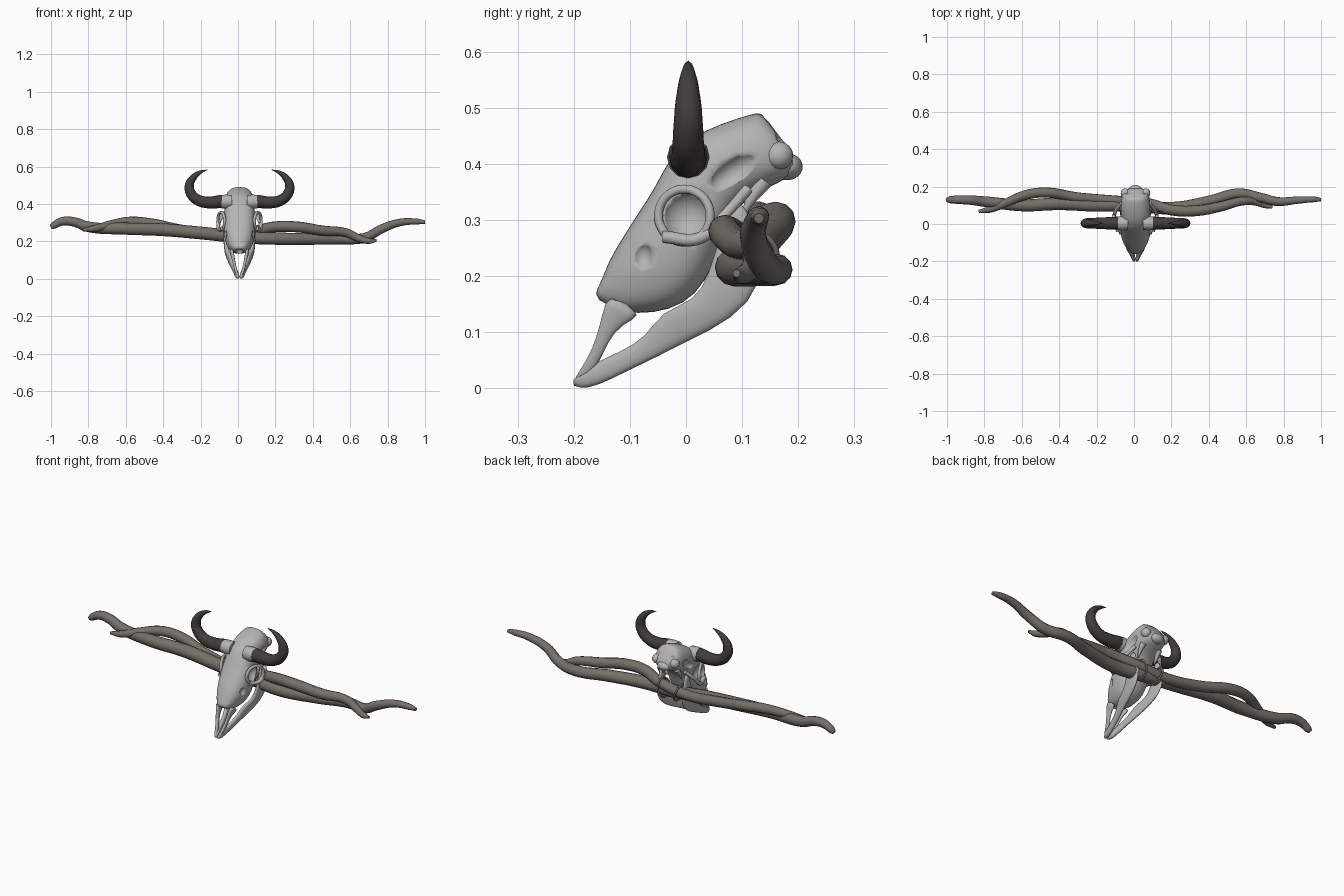
import bpy, bmesh, math
from mathutils import Vector, Matrix

CX = 0.008  # skull sits slightly right of centre


def material(name, rgb):
    m = bpy.data.materials.new(name)
    m.diffuse_color = (*rgb, 1)
    return m


BONE = material("bone grey", (0.46, 0.46, 0.46))
HORN = material("dark horn", (0.055, 0.047, 0.047))
WOOD = material("grey brown wood", (0.175, 0.162, 0.14))


def finish(name, mesh, mat):
    mesh.materials.clear()
    mesh.materials.append(mat)
    for p in mesh.polygons:
        p.use_smooth = True
        p.material_index = 0
    ob = bpy.data.objects.new(name, mesh)
    bpy.context.collection.objects.link(ob)
    return ob


def bake(ob, name, mat):
    """Replace an object by its evaluated mesh."""
    bpy.context.view_layer.update()
    dg = bpy.context.evaluated_depsgraph_get()
    mesh = bpy.data.meshes.new_from_object(ob.evaluated_get(dg))
    bpy.data.objects.remove(ob, do_unlink=True)
    return finish(name, mesh, mat)


def tube(name, pts, mat, closed=False, res=8):
    """Tapered tube through points (x, y, z, radius)."""
    cu = bpy.data.curves.new(name, 'CURVE')
    cu.dimensions = '3D'
    cu.bevel_depth = 1
    cu.bevel_resolution = 4
    cu.resolution_u = res
    cu.use_fill_caps = True
    sp = cu.splines.new('BEZIER')
    sp.bezier_points.add(len(pts) - 1)
    sp.use_cyclic_u = closed
    for bp, (x, y, z, r) in zip(sp.bezier_points, pts):
        bp.co = (x, y, z)
        bp.radius = r
        bp.handle_left_type = bp.handle_right_type = 'AUTO'
    ob = bpy.data.objects.new(name + "_path", cu)
    bpy.context.collection.objects.link(ob)
    return bake(ob, name, mat)


def loft(name, sections, power=0.8, n=20, cutters=()):
    """Skin sections (top y,z, bottom y,z, centre x, half width)."""
    bm = bmesh.new()
    rings = []
    for ty, tz, by, bz, xc, hw in sections:
        ring = []
        for i in range(n):
            a = 2 * math.pi * i / n
            c, s = math.cos(a), math.sin(a)
            u = math.copysign(abs(c) ** power, c)
            v = math.copysign(abs(s) ** power, s)
            t = 0.5 + 0.5 * u
            ring.append(bm.verts.new((xc + hw * v, by + (ty - by) * t, bz + (tz - bz) * t)))
        rings.append(ring)
    for a, b in zip(rings, rings[1:]):
        for i in range(n):
            bm.faces.new((a[i], a[(i + 1) % n], b[(i + 1) % n], b[i]))
    bm.faces.new(rings[0])
    bm.faces.new(rings[-1])
    bmesh.ops.recalc_face_normals(bm, faces=bm.faces)
    mesh = bpy.data.meshes.new(name)
    bm.to_mesh(mesh)
    bm.free()
    ob = bpy.data.objects.new(name + "_base", mesh)
    bpy.context.collection.objects.link(ob)
    ob.modifiers.new("smooth", 'SUBSURF').levels = 1
    for c in cutters:
        mod = ob.modifiers.new("cut", 'BOOLEAN')
        mod.operation = 'DIFFERENCE'
        mod.solver = 'EXACT'
        mod.object = c
    return bake(ob, name, BONE)


def ball(name, loc, size, tilt=0):
    bm = bmesh.new()
    m = Matrix.Translation(loc) @ Matrix.Rotation(tilt, 4, 'X') @ Matrix.Diagonal((*size, 1))
    bmesh.ops.create_uvsphere(bm, u_segments=20, v_segments=12, radius=1, matrix=m)
    mesh = bpy.data.meshes.new(name)
    bm.to_mesh(mesh)
    bm.free()
    return finish(name, mesh, BONE)


# Cutters: eye sockets, temple hollows, cheek hollows, nose opening
cutters = []
for s in (-1, 1):
    cutters += [
        ball("socket_cutter", (CX + s * 0.098, 0.0, 0.308), (0.042, 0.045, 0.045)),
        ball("temple_cutter", (CX + s * 0.097, 0.085, 0.385), (0.035, 0.055, 0.028), 0.6),
        ball("cheek_cutter", (CX + s * 0.085, -0.078, 0.235), (0.022, 0.02, 0.026)),
        ball("neck_cutter", (CX + s * 0.05, 0.185, 0.45), (0.03, 0.025, 0.02)),
    ]
cutters.append(ball("nose_cutter", (CX, -0.145, 0.13), (0.024, 0.045, 0.028), 0.5))

# Cranium, forehead and muzzle
skull = [
    (0.136, 0.494, 0.16, 0.455, 0.04), (0.115, 0.489, 0.198, 0.415, 0.066),
    (0.06, 0.472, 0.195, 0.375, 0.08), (0.01, 0.449, 0.135, 0.355, 0.08),
    (-0.032, 0.41, 0.09, 0.325, 0.08), (-0.054, 0.36, 0.07, 0.27, 0.085),
    (-0.088, 0.31, 0.05, 0.22, 0.086), (-0.118, 0.262, 0.02, 0.165, 0.08),
    (-0.14, 0.225, -0.03, 0.138, 0.066), (-0.15, 0.192, -0.085, 0.132, 0.05),
    (-0.167, 0.165, -0.138, 0.14, 0.026)]
loft("skull", [(a, b, c, d, CX, w) for a, b, c, d, w in skull], cutters=cutters)
for c in cutters:
    bpy.data.objects.remove(c, do_unlink=True)

# Bumps at the back of the head
ball("neck_joint", (CX, 0.18, 0.395), (0.038, 0.028, 0.024))

for s in (-1, 1):
    side = "right" if s > 0 else "left"

    def X(v):
        return CX + s * v

    # Lower jaw
    jaw = [
        (0.08, 0.335, 0.108, 0.335, 0.075, 0.01), (0.06, 0.275, 0.125, 0.25, 0.078, 0.009),
        (0.04, 0.205, 0.14, 0.185, 0.075, 0.011), (0.015, 0.155, 0.085, 0.122, 0.067, 0.014),
        (-0.045, 0.14, 0.0, 0.082, 0.052, 0.013), (-0.07, 0.092, -0.05, 0.056, 0.038, 0.012),
        (-0.12, 0.064, -0.102, 0.032, 0.026, 0.011), (-0.168, 0.045, -0.158, 0.003, 0.015, 0.012),
        (-0.213, 0.009, -0.19, -0.001, 0.007, 0.01)]
    loft(side + "_jaw", [(a, b, c, d, X(x), w) for a, b, c, d, x, w in jaw], n=12)

    # Upper lip bone beside the nose opening
    lip = [
        (-0.14, 0.175, -0.07, 0.13, 0.045, 0.012), (-0.15, 0.13, -0.115, 0.115, 0.036, 0.009),
        (-0.16, 0.09, -0.139, 0.083, 0.029, 0.008), (-0.176, 0.05, -0.155, 0.042, 0.02, 0.008),
        (-0.205, 0.012, -0.185, 0.008, 0.009, 0.008)]
    loft(side + "_lip_bone", [(a, b, c, d, X(x), w) for a, b, c, d, x, w in lip], n=12)

    # Eye rim: a ring that flares outward towards the back
    rim = []
    for i in range(12):
        a = 2 * math.pi * i / 12
        y = 0.046 * math.cos(a)
        rim.append((X(0.098 + 0.4 * y), y - 0.003, 0.308 + 0.047 * math.sin(a), 0.008))
    tube(side + "_eye_rim", rim, BONE, closed=True, res=4)

    # Cheek arch and spur under the skull
    tube(side + "_cheek_arch", [(X(0.092), -0.04, 0.27, 0.011), (X(0.112), 0.025, 0.268, 0.011),
                                (X(0.108), 0.065, 0.305, 0.009), (X(0.078), 0.11, 0.355, 0.01)], BONE)
    tube(side + "_spur", [(X(0.05), 0.14, 0.37, 0.015), (X(0.052), 0.115, 0.335, 0.009),
                          (X(0.05), 0.1, 0.305, 0.003)], BONE)
    ball(side + "_back_knob", (X(0.055), 0.165, 0.415), (0.024, 0.026, 0.025))

    # Bony collar and horn
    tube(side + "_horn_collar", [(X(0.04), 0.004, 0.412, 0.036), (X(0.07), 0.004, 0.412, 0.038),
                                 (X(0.095), 0.004, 0.413, 0.036)], BONE)
    tube(side + "_horn", [
        (X(0.078), 0.004, 0.413, 0.034), (X(0.10), 0.004, 0.413, 0.035), (X(0.16), 0.004, 0.408, 0.032),
        (X(0.22), 0.004, 0.42, 0.029), (X(0.26), 0.004, 0.457, 0.027), (X(0.268), 0.004, 0.5, 0.024),
        (X(0.246), 0.004, 0.542, 0.018), (X(0.21), 0.004, 0.57, 0.01), (X(0.172), 0.004, 0.583, 0.001)], HORN)

    # Cord lashing the branches behind the skull
    cord = []
    for i in range(12):
        a = 2 * math.pi * i / 12
        cord.append((X(0.05 + 0.012 * math.sin(a)), 0.11 + 0.052 * math.cos(a),
                     0.235 + 0.046 * math.sin(a), 0.005))
    tube(side + "_cord", cord, WOOD, closed=True, res=4)

# Two twisted branches
tube("main_branch", [
    (-1.0, 0.13, 0.275, 0.012), (-0.985, 0.13, 0.285, 0.019), (-0.94, 0.13, 0.307, 0.023),
    (-0.88, 0.128, 0.305, 0.025), (-0.8, 0.12, 0.278, 0.028), (-0.6, 0.1, 0.268, 0.032),
    (-0.4, 0.108, 0.262, 0.034), (-0.2, 0.1, 0.245, 0.034), (0.0, 0.1, 0.225, 0.034),
    (0.2, 0.085, 0.215, 0.033), (0.4, 0.12, 0.213, 0.031), (0.56, 0.162, 0.212, 0.028),
    (0.68, 0.14, 0.22, 0.026), (0.77, 0.12, 0.268, 0.024), (0.87, 0.127, 0.302, 0.02),
    (0.96, 0.132, 0.306, 0.016), (1.0, 0.13, 0.303, 0.009)], WOOD, res=10)
tube("twining_branch", [
    (-0.83, 0.068, 0.262, 0.008), (-0.77, 0.078, 0.268, 0.018), (-0.68, 0.115, 0.29, 0.023),
    (-0.58, 0.155, 0.306, 0.026), (-0.47, 0.168, 0.297, 0.027), (-0.3, 0.142, 0.262, 0.027),
    (-0.1, 0.125, 0.238, 0.027), (0.08, 0.11, 0.255, 0.027), (0.2, 0.075, 0.278, 0.029),
    (0.32, 0.07, 0.277, 0.029), (0.45, 0.09, 0.258, 0.027), (0.58, 0.122, 0.246, 0.023),
    (0.65, 0.118, 0.215, 0.02), (0.7, 0.1, 0.202, 0.016), (0.74, 0.09, 0.205, 0.007)], WOOD, res=10)
